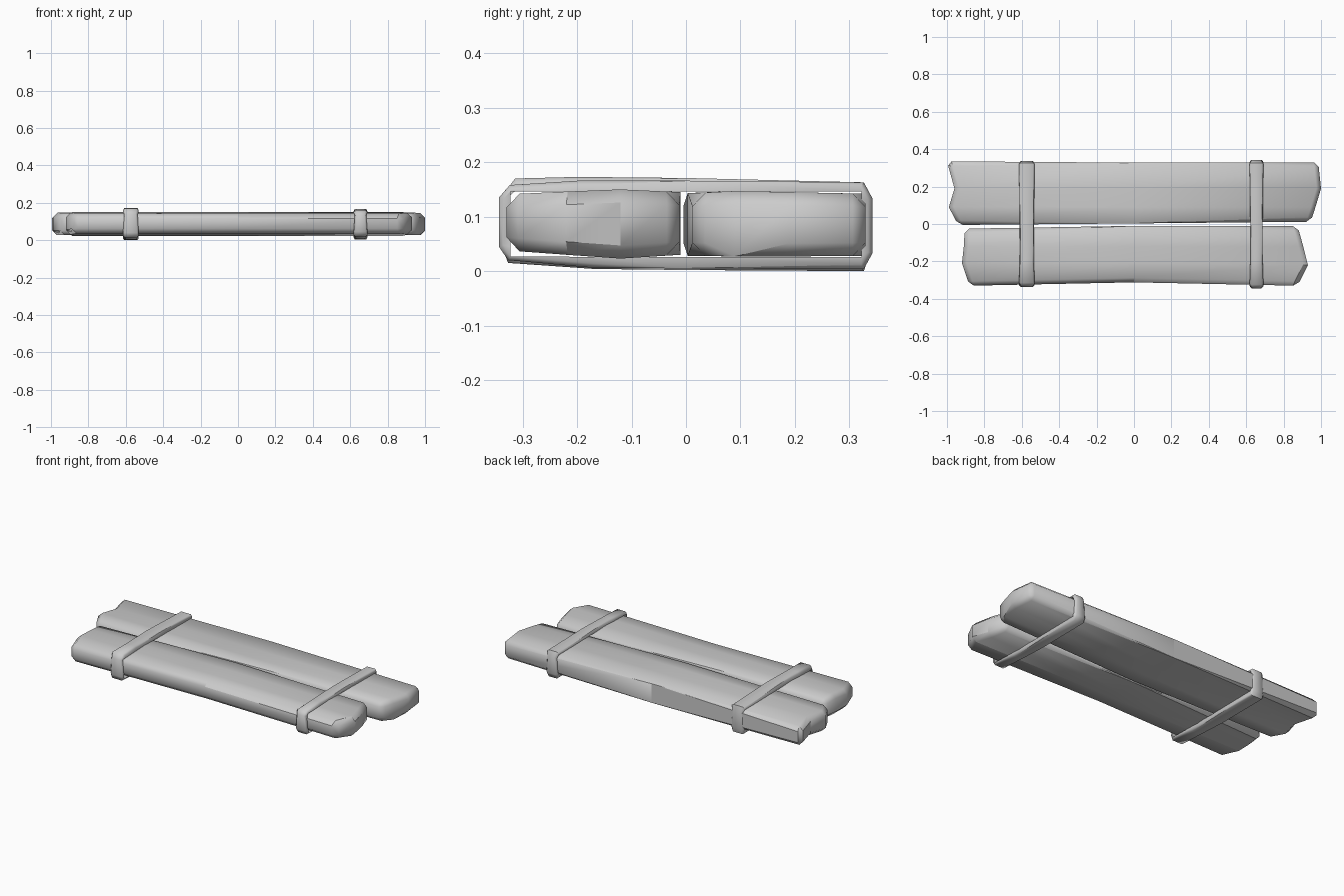
import bpy, bmesh, math

cube = bpy.data.objects.get("Cube")
if cube:
    bpy.data.objects.remove(cube, do_unlink=True)

grey = bpy.data.materials.new("plain grey")
grey.use_nodes = True
colour = (0.6, 0.6, 0.6, 1)
grey.diffuse_color = colour
grey.node_tree.nodes["Principled BSDF"].inputs["Base Color"].default_value = colour


def finish(name, bm, angle):
    bmesh.ops.recalc_face_normals(bm, faces=bm.faces)
    mesh = bpy.data.meshes.new(name)
    bm.to_mesh(mesh)
    bm.free()
    mesh.materials.append(grey)
    obj = bpy.data.objects.new(name, mesh)
    bpy.context.collection.objects.link(obj)
    bpy.ops.object.select_all(action='DESELECT')
    obj.select_set(True)
    bpy.context.view_layer.objects.active = obj
    bpy.ops.object.shade_smooth_by_angle(angle=math.radians(angle))
    return obj


def plank(name, rows, bevel):
    """Each row runs lengthwise: left (x, y), middle y, right (x, y), bottom z, top z."""
    bm = bmesh.new()
    sheets = []
    for side in (0, 1):
        sheet = []
        for left, mid_y, right, *heights in rows:
            z = heights[side]
            sheet.append([bm.verts.new((x, y, z)) for x, y in (left, (0, mid_y), right)])
        for a, b in zip(sheet, sheet[1:]):
            for i in range(2):
                bm.faces.new((a[i], a[i + 1], b[i + 1], b[i]))
        sheets.append(sheet)
    # walls around the rim
    rims = [s[0] + [r[2] for r in s[1:]] + s[-1][1::-1] + [r[0] for r in s[-2:0:-1]]
            for s in sheets]
    low, high = rims
    n = len(low)
    edges = []
    corners = {sheets[0][j][i] for j in (0, -1) for i in (0, 2)}
    for i in range(n):
        k = (i + 1) % n
        bm.faces.new((low[i], low[k], high[k], high[i]))
        edges += [bm.edges.get((low[i], low[k])), bm.edges.get((high[i], high[k]))]
        if low[i] in corners:
            edges.append(bm.edges.get((low[i], high[i])))
    bmesh.ops.bevel(bm, geom=edges, offset=bevel, segments=1, affect='EDGES')
    return finish(name, bm, 50)


plank("back_plank", [
    ((-0.94, -0.005), 0.003, (0.945, 0.012), 0.028, 0.143),
    ((-0.99, 0.09), 0.09, (0.97, 0.09), 0.027, 0.147),
    ((-0.96, 0.19), 0.19, (1.0, 0.19), 0.027, 0.145),
    ((-1.0, 0.335), 0.328, (0.985, 0.33), 0.028, 0.142)], 0.024)

plank("front_plank", [
    ((-0.88, -0.33), -0.312, (0.875, -0.33), 0.038, 0.141),
    ((-0.92, -0.21), -0.21, (0.93, -0.22), 0.03, 0.146),
    ((-0.91, -0.12), -0.12, (0.905, -0.12), 0.023, 0.15),
    ((-0.905, -0.025), -0.01, (0.875, -0.012), 0.03, 0.145)], 0.024)


def strap(name, x, half, path):
    """Closed band around both planks, pinched slightly at its upper and lower bends."""
    bm = bmesh.new()
    rings = []
    for y, z, pinch in path:
        w = half - pinch
        # inner edge sits toward the middle of the bundle
        inner_y = max(-0.322, min(0.322, y))
        inner_z = max(0.026, min(0.146, z))
        rings.append([bm.verts.new(p) for p in (
            (x - w, inner_y, inner_z), (x - w + 0.002, y * 0.996, z),
            (x + w - 0.002, y * 0.996, z), (x + w, inner_y, inner_z))])
    for a, b in zip(rings, rings[1:] + rings[:1]):
        for i in range(4):
            k = (i + 1) % 4
            bm.faces.new((a[i], a[k], b[k], b[i]))
    bm.edges.ensure_lookup_table()
    outer = [bm.edges.get((a[i], b[i])) for a, b in zip(rings, rings[1:] + rings[:1])
             for i in (1, 2)]
    bmesh.ops.bevel(bm, geom=outer, offset=0.008, segments=1, affect='EDGES')
    return finish(name, bm, 50)


strap("left_strap", 0.655, 0.037, [
    (-0.345, 0.045, 0), (-0.345, 0.135, 0.006), (-0.325, 0.158, 0), (-0.2, 0.166, 0.004),
    (0, 0.166, 0.004), (0.328, 0.163, 0), (0.344, 0.133, 0.006), (0.344, 0.033, 0),
    (0.328, 0.004, 0), (0, 0.005, 0.004), (-0.17, 0.006, 0.004), (-0.328, 0.02, 0)])

strap("right_strap", -0.573, 0.042, [
    (-0.338, 0.04, 0), (-0.338, 0.14, 0.006), (-0.315, 0.17, 0), (-0.2, 0.173, 0.004),
    (0, 0.171, 0.004), (0.328, 0.163, 0), (0.338, 0.133, 0.006), (0.338, 0.03, 0),
    (0.328, 0, 0), (0, 0.002, 0.004), (-0.17, 0.004, 0.004), (-0.328, 0.015, 0)])
